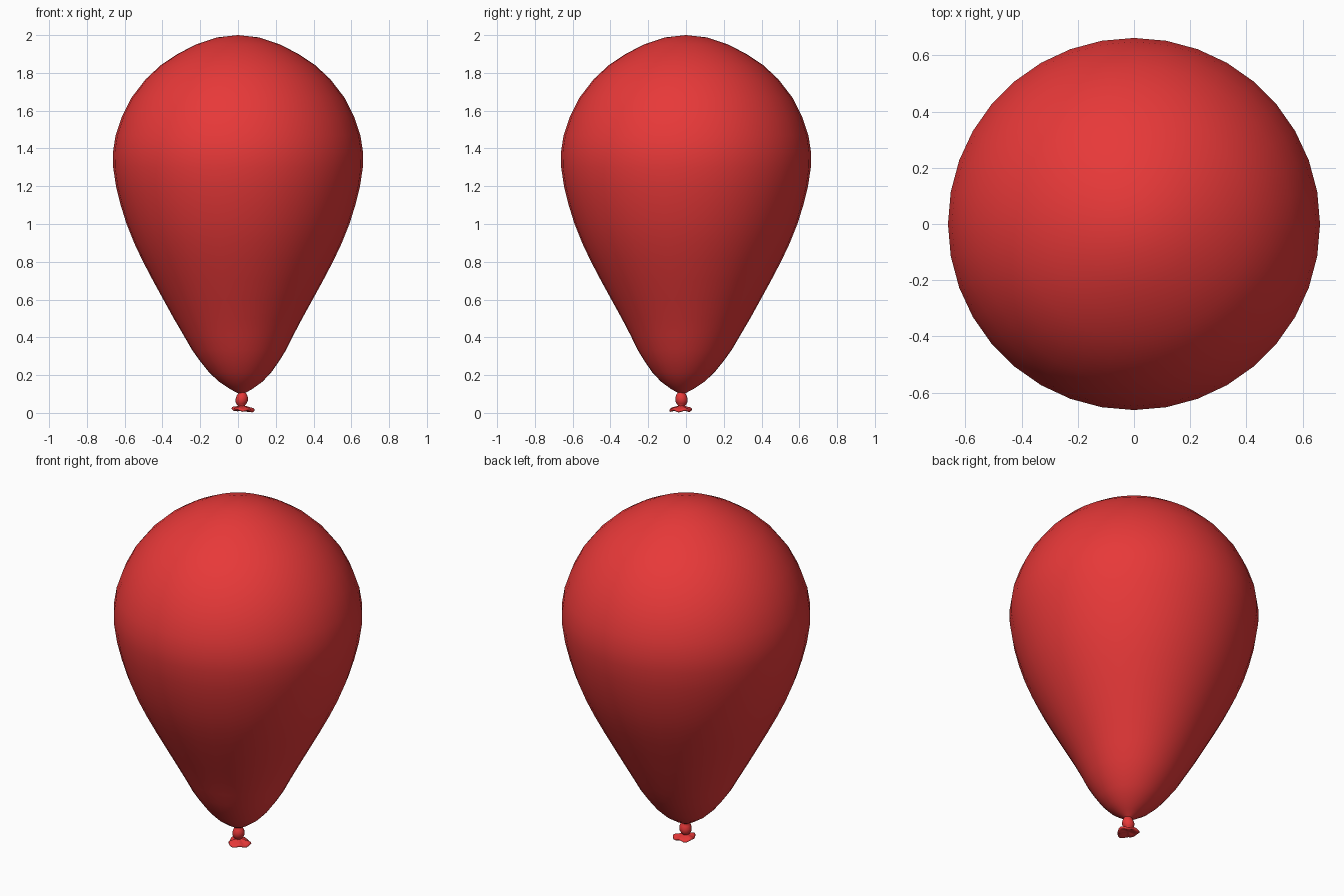
import bpy, bmesh, math

if "Cube" in bpy.data.objects:
    bpy.data.objects.remove(bpy.data.objects["Cube"])

red = bpy.data.materials.new("red_rubber")
red.diffuse_color = (0.8, 0.04, 0.04, 1)
red.use_nodes = True
red.node_tree.nodes["Principled BSDF"].inputs["Base Color"].default_value = red.diffuse_color
TIP = (0.02, -0.024)          # the tied end hangs slightly off centre


def lathe(name, profile, segments, place):
    """Revolve (radius, z) points; place(r, z, angle, index) gives the position."""
    bm = bmesh.new()
    rings = []
    for i, (r, z) in enumerate(profile):
        count = 1 if r == 0 else segments
        rings.append([bm.verts.new(place(r, z, 2 * math.pi * k / segments, i))
                      for k in range(count)])
    for a, b in zip(rings, rings[1:]):
        for k in range(segments):
            n = (k + 1) % segments
            if len(a) == 1:
                bm.faces.new((a[0], b[n], b[k]))
            elif len(b) == 1:
                bm.faces.new((a[k], a[n], b[0]))
            else:
                bm.faces.new((a[k], a[n], b[n], b[k]))
    bmesh.ops.recalc_face_normals(bm, faces=bm.faces)
    for f in bm.faces:
        f.smooth = True
    mesh = bpy.data.meshes.new(name)
    bm.to_mesh(mesh)
    bm.free()
    mesh.materials.append(red)
    ob = bpy.data.objects.new(name, mesh)
    bpy.context.collection.objects.link(ob)
    return ob


# Inflated body: round crown, tapering to the neck, drifting towards the tip
def place_body(r, z, a, i):
    t = max(0, 1 - z / 0.5) ** 1.3 * 1.2
    t = min(t, 1)
    return (r * math.cos(a) + TIP[0] * t, r * math.sin(a) + TIP[1] * t, z)


body = [(0, 0.09), (0.02, 0.105), (0.06, 0.127), (0.115, 0.165), (0.165, 0.215),
        (0.21, 0.275), (0.25, 0.335), (0.29, 0.41), (0.34, 0.5), (0.395, 0.6),
        (0.45, 0.7), (0.505, 0.805), (0.55, 0.9), (0.59, 1.0), (0.621, 1.1),
        (0.646, 1.2), (0.661, 1.3), (0.662, 1.38), (0.648, 1.47), (0.614, 1.57),
        (0.563, 1.67), (0.49, 1.765), (0.41, 1.84), (0.32, 1.9), (0.22, 1.952),
        (0.11, 1.988), (0, 2.0)]
lathe("balloon_body", body, 36, place_body)


# Tied knot: slim neck, rolled bulge, pinch above the lip
def place_knot(r, z, a, i):
    return (TIP[0] + r * math.cos(a), TIP[1] + r * math.sin(a),
            z + 0.15 * r * math.cos(a + 0.6))


knot = [(0, 0.135), (0.027, 0.125), (0.018, 0.108), (0.027, 0.094), (0.033, 0.077),
        (0.032, 0.06), (0.025, 0.045), (0.015, 0.036), (0.018, 0.024), (0, 0.02)]
lathe("knot", knot, 16, place_knot)


# Ruffled lip: thin flared disc with a wavy edge, open underneath
def place_lip(r, z, a, i):
    rr = r * (1 + 0.1 * math.sin(3 * a + 0.5))
    wave = 0.08 * r * math.sin(5 * a) - 0.07 * r * math.cos(a)
    return (TIP[0] + 0.005 + rr * math.cos(a), TIP[1] + rr * math.sin(a),
            max(0, z + wave))


lip = [(0, 0.04), (0.016, 0.037), (0.034, 0.03), (0.05, 0.026), (0.058, 0.021),
       (0.059, 0.014), (0.052, 0.01), (0.036, 0.013), (0.018, 0.018), (0, 0.02)]
lathe("lip", lip, 24, place_lip)
